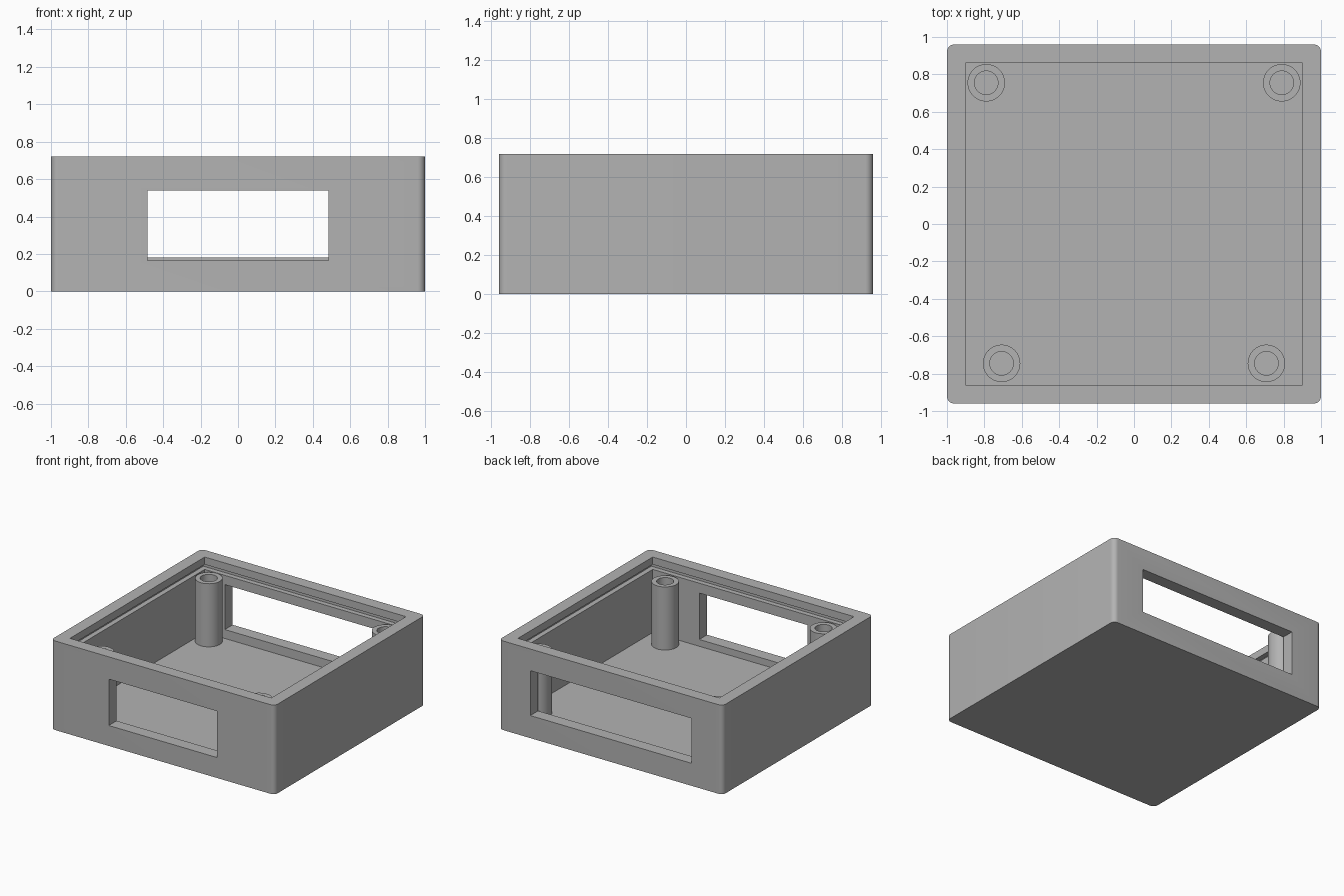
import bpy, bmesh, math

if "Cube" in bpy.data.objects:
    bpy.data.objects.remove(bpy.data.objects["Cube"])

grey = bpy.data.materials.new("plain grey")
grey.diffuse_color = (0.45, 0.45, 0.45, 1)
grey.use_nodes = True
grey.node_tree.nodes["Principled BSDF"].inputs["Base Color"].default_value = grey.diffuse_color


def finish(name, bm):
    mesh = bpy.data.meshes.new(name)
    bmesh.ops.recalc_face_normals(bm, faces=bm.faces)
    bm.to_mesh(mesh)
    bm.free()
    obj = bpy.data.objects.new(name, mesh)
    mesh.materials.append(grey)
    bpy.context.collection.objects.link(obj)
    return obj


def block(name, x, y, z, radius=0):
    """Box from (min, max) ranges, with optional rounded upright edges."""
    bm = bmesh.new()
    bmesh.ops.create_cube(bm, size=1)
    for v in bm.verts:
        for i, (lo, hi) in enumerate((x, y, z)):
            v.co[i] = lo if v.co[i] < 0 else hi
    if radius:
        upright = [e for e in bm.edges
                   if abs(e.verts[0].co.z - e.verts[1].co.z) > 0.01]
        bmesh.ops.bevel(bm, geom=upright, offset=radius, segments=8,
                        profile=0.5, affect='EDGES')
    return finish(name, bm)


def select(obj):
    bpy.ops.object.select_all(action='DESELECT')
    obj.select_set(True)
    bpy.context.view_layer.objects.active = obj


def cut(obj, cutter):
    mod = obj.modifiers.new("cut", 'BOOLEAN')
    mod.operation = 'DIFFERENCE'
    mod.solver = 'EXACT'
    mod.object = cutter
    select(obj)
    bpy.ops.object.modifier_apply(modifier=mod.name)
    bpy.data.objects.remove(cutter)


def post(name, x, y, bottom, top, outer=0.1, inner=0.063, sides=48):
    """Hollow screw post, a ring of profile points turned around z."""
    profile = [(outer, bottom), (outer, top), (inner, top), (inner, bottom)]
    bm = bmesh.new()
    rings = []
    for i in range(sides):
        a = math.tau * i / sides
        rings.append([bm.verts.new((x + r * math.cos(a), y + r * math.sin(a), z))
                      for r, z in profile])
    for i in range(sides):
        a, b = rings[i], rings[(i + 1) % sides]
        for j in range(4):
            k = (j + 1) % 4
            bm.faces.new((a[j], b[j], b[k], a[k]))
    obj = finish(name, bm)
    select(obj)
    bpy.ops.object.shade_smooth_by_angle(angle=math.radians(30))


FLOOR, LEDGE = 0.11, 0.62

# Case body with rounded upright corners
case = block("case_body", (-1, 1), (-0.96, 0.96), (0, 0.72), 0.04)

# Open cavity and the groove that holds a lid
cut(case, block("cavity", (-0.9, 0.9), (-0.86, 0.86), (FLOOR, 0.9)))
cut(case, block("lid_groove", (-0.94, 0.94), (-0.9, 0.9), (LEDGE, 0.66)))

# Front and back openings
cut(case, block("front_opening", (-0.483, 0.483), (-1.1, -0.8), (0.165, 0.54)))
cut(case, block("back_opening", (-0.72, 0.72), (0.8, 1.1), (0.182, 0.545)))
select(case)
bpy.ops.object.shade_smooth_by_angle(angle=math.radians(30))

# Screw posts, wider apart at the back
for side, s in (("left", -1), ("right", 1)):
    post("back_post_" + side, s * 0.79, 0.755, FLOOR, LEDGE)
    post("front_post_" + side, s * 0.708, -0.745, FLOOR, LEDGE)
